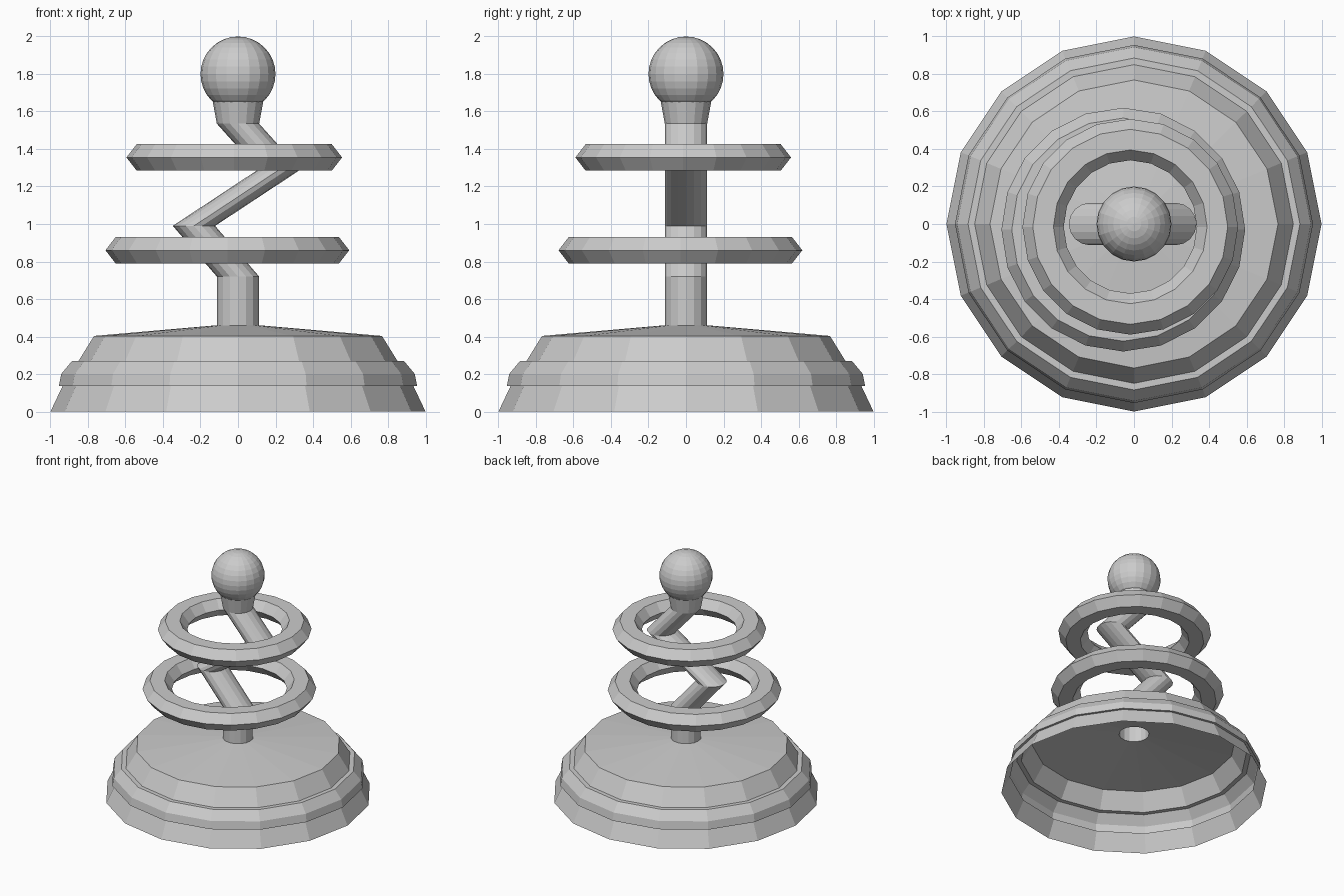
import bpy, bmesh, math

if "Cube" in bpy.data.objects:
    bpy.data.objects.remove(bpy.data.objects["Cube"])


def loft(name, sections, sides, closed=False, cap_end=False):
    """Skin horizontal circles given as (cx, cy, radius, z)."""
    bm = bmesh.new()
    loops = []
    for cx, cy, r, z in sections:
        loops.append([bm.verts.new((cx + r * math.cos(2 * math.pi * i / sides),
                                    cy + r * math.sin(2 * math.pi * i / sides), z))
                      for i in range(sides)])
    pairs = list(zip(loops, loops[1:]))
    if closed:
        pairs.append((loops[-1], loops[0]))
    for a, b in pairs:
        for i in range(sides):
            j = (i + 1) % sides
            bm.faces.new((a[i], a[j], b[j], b[i]))
    if cap_end:
        bm.faces.new(loops[-1])
    mesh = bpy.data.meshes.new(name)
    bm.to_mesh(mesh)
    bm.free()
    obj = bpy.data.objects.new(name, mesh)
    bpy.context.collection.objects.link(obj)
    return obj


def ring(name, cx, cy, z, major):
    """Hexagonal-section ring."""
    section = [(0.11, 0), (0.055, 0.071), (-0.055, 0.071),
               (-0.11, 0), (-0.055, -0.071), (0.055, -0.071)]
    return loft(name, [(cx, cy, major + dr, z + dz) for dr, dz in section], 20, closed=True)


# Stepped hollow base, open underneath with a hole below the post
base = [(1.0, 0), (0.935, 0.137), (0.955, 0.137), (0.943, 0.20), (0.885, 0.27),
        (0.85, 0.27), (0.768, 0.403), (0.113, 0.46)]
loft("base", [(0, 0, r, z) for r, z in base], 16)

# Hollow zigzag post with flared neck
post = [(0, 0.113, 0.46), (0, 0.113, 0.72), (-0.235, 0.113, 0.99),
        (0.22, 0.113, 1.29), (0, 0.113, 1.535), (0, 0.137, 1.665)]
loft("zigzag_post", [(x, 0, r, z) for x, r, z in post], 16)

# Two loose rings around the post
ring("lower_ring", -0.057, -0.03, 0.86, 0.54)
ring("upper_ring", -0.02, -0.015, 1.355, 0.465)

# Ball on top
bpy.ops.mesh.primitive_uv_sphere_add(segments=20, ring_count=16, radius=0.2, location=(0, 0, 1.8))
bpy.context.object.name = "top_ball"
